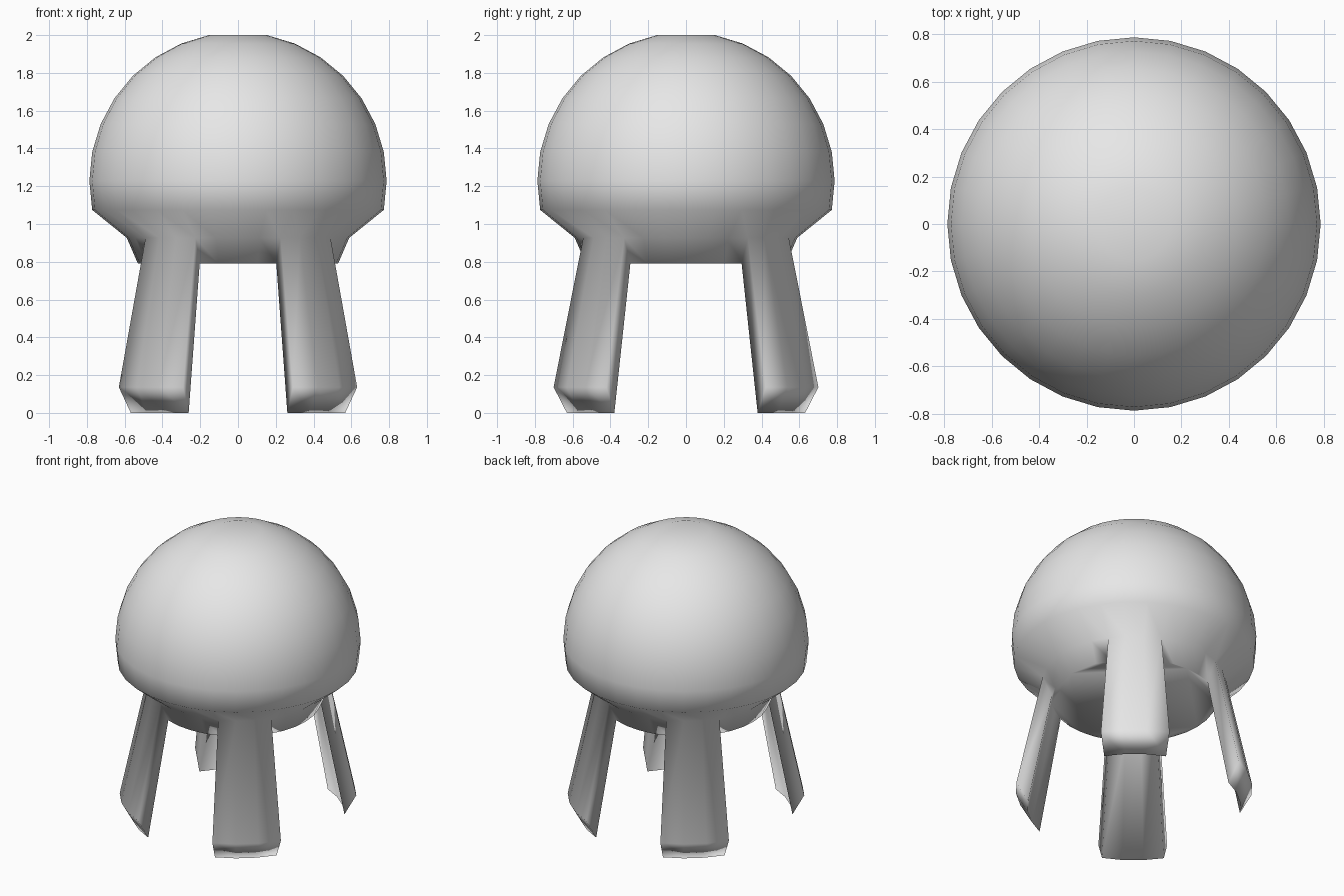
import bpy
import bmesh
from math import atan2, degrees, hypot

if "Cube" in bpy.data.objects:
    bpy.data.objects.remove(bpy.data.objects["Cube"], do_unlink=True)

RADIUS, CENTRE_Z = 0.787, 1.228
UNDER_SCALE = 0.81          # tuck of the underside below the rim
FOOT_SCALE = 1.288          # outward splay of the legs
LEG_START, LEG_END = 33.75, 67.5


def plain_material(name, value):
    mat = bpy.data.materials.new(name)
    mat.use_nodes = True
    colour = (value, value, value, 1)
    mat.diffuse_color = colour
    mat.node_tree.nodes["Principled BSDF"].inputs["Base Color"].default_value = colour
    return mat


# Dome: a sphere with its top trimmed and its lower part cut away
bm = bmesh.new()
bmesh.ops.create_uvsphere(bm, u_segments=32, v_segments=16, radius=RADIUS)
trimmed = [v for v in bm.verts if v.co.z > 0.99 * RADIUS or v.co.z < -0.6 * RADIUS]
bmesh.ops.delete(bm, geom=trimmed, context='VERTS')
bmesh.ops.translate(bm, verts=bm.verts, vec=(0, 0, CENTRE_Z))

# Tucked underside below the rim
for v in bm.verts:
    if v.co.z < 1.0:
        v.co.x *= UNDER_SCALE
        v.co.y *= UNDER_SCALE

# Flat caps at the top and bottom
bmesh.ops.holes_fill(bm, edges=[e for e in bm.edges if e.is_boundary], sides=0)


# Legs: four patches of the lowest band drawn down and outward
def is_leg_face(face):
    c = face.calc_center_median()
    angle = degrees(atan2(abs(c.y), abs(c.x)))
    return c.z < 0.93 and hypot(c.x, c.y) > 0.4 and LEG_START < angle < LEG_END


leg_faces = [f for f in bm.faces if is_leg_face(f)]
extruded = bmesh.ops.extrude_face_region(bm, geom=leg_faces)["geom"]
feet = [g for g in extruded if isinstance(g, bmesh.types.BMVert)]
floor = min(v.co.z for v in feet)
for v in feet:
    v.co.x *= FOOT_SCALE
    v.co.y *= FOOT_SCALE
    v.co.z -= floor
leftover = [f for f in leg_faces if f.is_valid]
if leftover:
    bmesh.ops.delete(bm, geom=leftover, context='FACES_ONLY')

bmesh.ops.recalc_face_normals(bm, faces=bm.faces)
for f in bm.faces:
    f.smooth = True

mesh = bpy.data.meshes.new("dome_with_legs")
bm.to_mesh(mesh)
bm.free()
mesh.materials.append(plain_material("light_grey", 0.8))
body = bpy.data.objects.new("dome_with_legs", mesh)
bpy.context.collection.objects.link(body)
